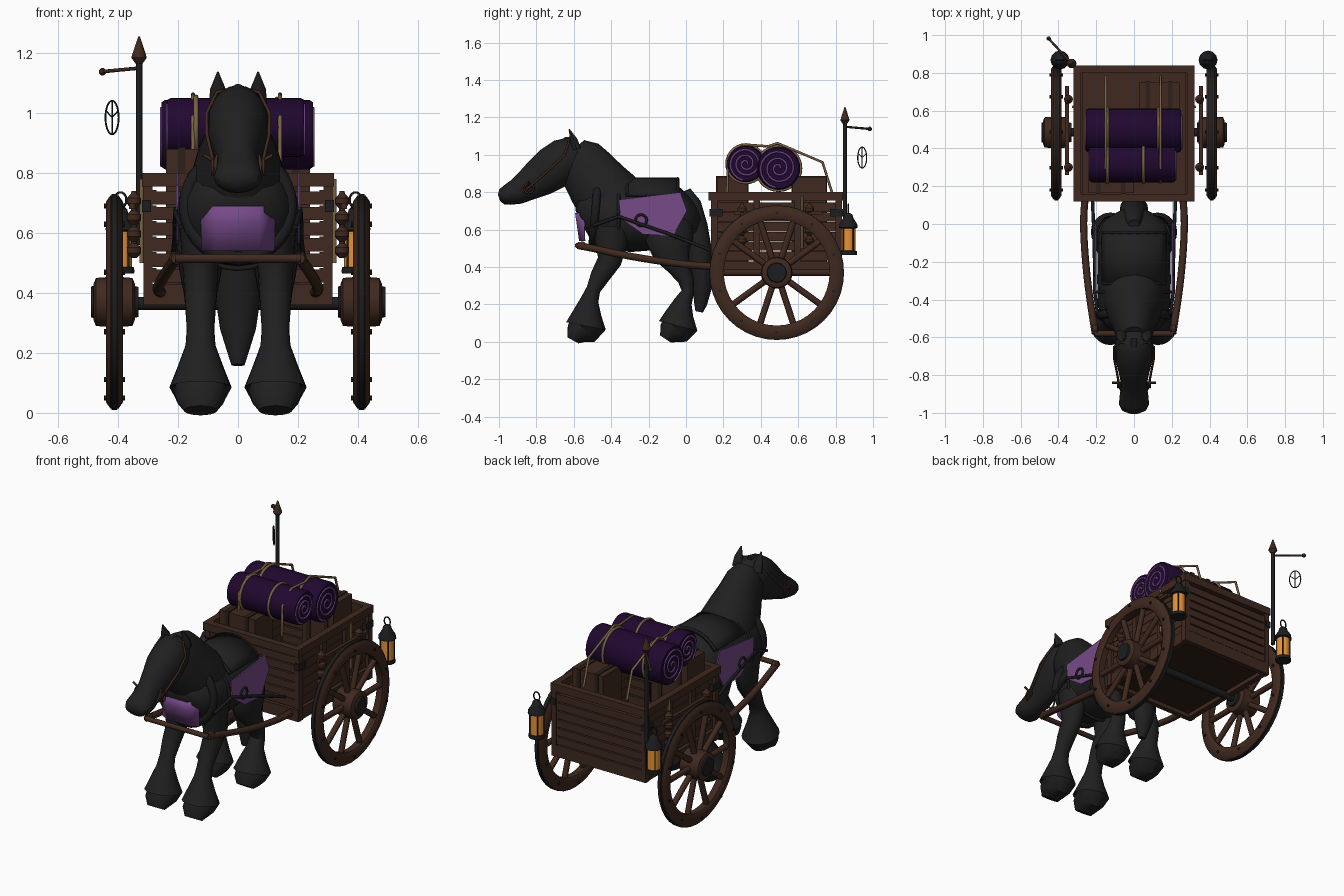
import bpy, bmesh, math
from math import sin, cos, pi, radians
from mathutils import Vector, Matrix

if "Cube" in bpy.data.objects:
    bpy.data.objects.remove(bpy.data.objects["Cube"])


def material(name, rgb):
    m = bpy.data.materials.new(name)
    m.diffuse_color = (*rgb, 1)
    m.use_nodes = True
    m.node_tree.nodes["Principled BSDF"].inputs["Base Color"].default_value = m.diffuse_color
    return m


COAT = material("charcoal coat", (0.0145, 0.0145, 0.0145))
LEATHER = material("black leather", (0.011, 0.011, 0.012))
IRON = material("dark iron", (0.012, 0.0125, 0.0135))
WOOD = material("brown wood", (0.050, 0.022, 0.0135))
DARKWOOD = material("dark wood", (0.029, 0.014, 0.009))
PURPLE = material("deep purple cloth", (0.0145, 0.0024, 0.029))
LILAC = material("light purple cloth", (0.18, 0.068, 0.25))
ROPE = material("tan rope", (0.19, 0.125, 0.058))
GLOW = material("amber glass", (0.80, 0.29, 0.038))


def finish(bm, name, mat, smooth=True):
    bmesh.ops.recalc_face_normals(bm, faces=bm.faces)
    me = bpy.data.meshes.new(name)
    bm.to_mesh(me)
    bm.free()
    ob = bpy.data.objects.new(name, me)
    bpy.context.collection.objects.link(ob)
    me.materials.append(mat)
    if smooth:
        select(ob)
        bpy.ops.object.shade_smooth_by_angle(angle=radians(40))
    return ob


def select(ob):
    bpy.ops.object.select_all(action='DESELECT')
    ob.select_set(True)
    bpy.context.view_layer.objects.active = ob


def boxes(name, items, mat):
    """Each item: x0, x1, y0, y1, z0, z1."""
    bm = bmesh.new()
    for a, b, c, d, e, f in items:
        mtx = Matrix.Translation(((a + b) / 2, (c + d) / 2, (e + f) / 2)) @ Matrix.Diagonal((b - a, d - c, f - e, 1))
        bmesh.ops.create_cube(bm, size=1, matrix=mtx)
    return finish(bm, name, mat, False)


def skin(bm, rings, closed=False):
    n = len(rings[0])
    vs = [[bm.verts.new(p) for p in r] for r in rings]
    pairs = list(zip(vs, vs[1:])) + ([(vs[-1], vs[0])] if closed else [])
    for a, b in pairs:
        for i in range(n):
            bm.faces.new((a[i], a[(i + 1) % n], b[(i + 1) % n], b[i]))
    if not closed:
        bm.faces.new(vs[0])
        bm.faces.new(vs[-1])


def loft(name, secs, mat, x=0, n=20):
    """Oval sections (y, z, half width, half depth) along a path in the side plane."""
    bm, rings = bmesh.new(), []
    for i, (y, z, w, d) in enumerate(secs):
        a, b = secs[max(i - 1, 0)], secs[min(i + 1, len(secs) - 1)]
        t = Vector((b[0] - a[0], b[1] - a[1])).normalized()
        rings.append([(x + w * cos(2 * pi * k / n), y - t.y * d * sin(2 * pi * k / n),
                       z + t.x * d * sin(2 * pi * k / n)) for k in range(n)])
    skin(bm, rings)
    return finish(bm, name, mat)


def lathe(name, profile, loc, mat, axis='Z', n=20, closed=False):
    """Profile of (radius, height) turned round an axis."""
    bm, rings = bmesh.new(), []
    for r, h in profile:
        ring = []
        for k in range(n):
            c, s = r * cos(2 * pi * k / n), r * sin(2 * pi * k / n)
            ring.append(Vector(loc) + Vector((h, c, s) if axis == 'X' else (c, s, h)))
        rings.append(ring)
    skin(bm, rings, closed)
    return finish(bm, name, mat)


def tube(name, pts, r, mat, closed=False, smooth_path=False):
    cu = bpy.data.curves.new(name, 'CURVE')
    cu.dimensions, cu.bevel_depth, cu.bevel_resolution, cu.use_fill_caps = '3D', r, 2, True
    sp = cu.splines.new('NURBS' if smooth_path else 'POLY')
    sp.points.add(len(pts) - 1)
    for p, q in zip(sp.points, pts):
        p.co = (*q, 1)
    sp.use_cyclic_u = closed
    if smooth_path:
        sp.use_endpoint_u, sp.order_u, sp.resolution_u = True, 3, 6
    ob = bpy.data.objects.new(name, cu)
    bpy.context.collection.objects.link(ob)
    cu.materials.append(mat)
    select(ob)
    bpy.ops.object.convert(target='MESH')
    return ob


def oval(c, u, v, n=28):
    c, u, v = Vector(c), Vector(u), Vector(v)
    return [c + u * cos(2 * pi * i / n) + v * sin(2 * pi * i / n) for i in range(n)]


def sheet(name, rows, mat, thick):
    """Grid of points given a thickness."""
    bm = bmesh.new()
    vs = [[bm.verts.new(p) for p in r] for r in rows]
    for a, b in zip(vs, vs[1:]):
        for i in range(len(a) - 1):
            bm.faces.new((a[i], a[i + 1], b[i + 1], b[i]))
    ob = finish(bm, name, mat)
    mod = ob.modifiers.new("thickness", 'SOLIDIFY')
    mod.thickness, mod.offset = thick, 0
    return ob


def plate(name, pts, thick, mat):
    bm = bmesh.new()
    f = bm.faces.new([bm.verts.new(p) for p in pts])
    ext = bmesh.ops.extrude_face_region(bm, geom=[f])
    bmesh.ops.translate(bm, vec=thick, verts=[v for v in ext["geom"] if isinstance(v, bmesh.types.BMVert)])
    return finish(bm, name, mat, False)


# Horse body, neck, head, tail
loft("horse_body", [(-.565, .65, .07, .06), (-.545, .66, .14, .12), (-.5, .67, .175, .16), (-.42, .675, .192, .18),
                    (-.3, .67, .195, .19), (-.15, .68, .193, .188), (-.06, .69, .19, .182), (-.0, .712, .165, .15),
                    (.03, .73, .11, .105), (.045, .74, .04, .04)], COAT)
loft("horse_neck", [(-.36, .715, .17, .18), (-.42, .775, .16, .18), (-.475, .845, .14, .165), (-.525, .915, .112, .15),
                    (-.572, .978, .097, .132), (-.61, 1.025, .07, .085)], COAT)
loft("horse_head", [(-.555, 1.035, .04, .045), (-.585, 1.015, .085, .092), (-.64, .98, .1, .115), (-.71, .93, .1, .118),
                    (-.78, .88, .082, .105), (-.85, .835, .068, .083), (-.91, .80, .076, .068), (-.955, .785, .08, .055),
                    (-.985, .775, .065, .042), (-1.0, .77, .03, .018)], COAT)
loft("horse_tail", [(0, .81, .03, .025), (.03, .74, .05, .05), (.05, .62, .065, .065), (.068, .5, .075, .068),
                    (.085, .38, .074, .058), (.086, .28, .06, .05), (.078, .2, .035, .034), (.07, .16, .022, .02)], COAT)
loft("forelock", [(-.605, 1.085, .016, .012), (-.64, 1.085, .018, .012), (-.7, 1.045, .016, .008)], COAT)

FORE = [(-.40, .62, .07, .10), (-.40, .52, .062, .085), (-.41, .43, .056, .064), (-.46, .35, .051, .052),
        (-.495, .28, .046, .038), (-.515, .225, .05, .048), (-.53, .15, .078, .078), (-.535, .085, .104, .108),
        (-.545, .07, .088, .09), (-.585, .045, .08, .065), (-.605, .008, .055, .034)]
HIND = [(-.08, .66, .07, .11), (-.09, .55, .08, .13), (-.075, .47, .07, .1), (-.04, .4, .056, .06),
        (.0, .33, .048, .043), (.01, .27, .045, .034), (-.015, .215, .05, .048), (-.035, .15, .078, .075),
        (-.042, .085, .104, .106), (-.055, .07, .088, .09), (-.09, .045, .08, .065), (-.11, .015, .055, .034)]

for s, side in ((-1, "left"), (1, "right")):
    loft("front_leg_" + side, FORE, COAT, s * .125)
    loft("hind_leg_" + side, HIND, COAT, s * .125)
    loft("ear_" + side, [(-.585, 1.03, .03, .025), (-.6, 1.08, .026, .02), (-.625, 1.137, .003, .003)], COAT, s * .067, 10)
    # Side cloth, bridle and harness
    cloth = [(-.36, .76), (-.03, .80), (.005, .70), (-.07, .565), (-.23, .575), (-.35, .66)]
    plate("side_cloth_" + side, [(s * .198, y, z) for y, z in cloth], (s * .008, 0, 0), LILAC)
    tube("bridle_cheek_" + side, [(s * .075, -.87, .80), (s * .088, -.80, .86), (s * .104, -.72, .93),
                                  (s * .105, -.65, 1.0), (s * .07, -.625, 1.07), (0, -.64, 1.085)], .006, WOOD)
    tube("bit_ring_" + side, oval((s * .085, -.84, .82), (0, .025, 0), (0, 0, .025), 14), .005, WOOD, True)
    tube("bit_bar_" + side, [(s * .06, -.84, .83), (s * .115, -.84, .86)], .006, WOOD)
    tube("trace_" + side, [(s * .19, -.5, .62), (s * .208, -.36, .67), (s * .21, -.1, .58), (s * .22, .13, .49)], .009, LEATHER)
    tube("harness_ring_" + side, oval((s * .208, -.24, .65), (0, .03, 0), (0, 0, .03), 14), .007, LEATHER, True)
    # Shafts
    tube("shaft_" + side, [(s * .25, .2, .40), (s * .268, .08, .405), (s * .265, -.1, .425), (s * .245, -.32, .46),
                           (s * .215, -.52, .505), (s * .205, -.58, .515)], .019, WOOD, smooth_path=True)
    lathe("shaft_knob_" + side, [(.01, -.02), (.022, -.012), (.022, .012), (.01, .02)], (s * .208, -.555, .515), WOOD, 'X', 12)

# Chest cloth wrapped round the breast
sheet("chest_cloth", [[(-w, -.542, z), (-.07, y, z), (.07, y, z), (w, -.542, z)]
                      for w, y, z in ((.12, -.568, .54), (.122, -.582, .64), (.1, -.59, .69))], LILAC, .008)
tube("shaft_crossbar", [(-.21, -.58, .515), (.21, -.58, .515)], .015, WOOD)
tube("noseband", oval((0, -.86, .83), (.075, 0, 0), (0, .05, .07)), .006, WOOD, True)
tube("collar", oval((0, -.485, .69), (.175, 0, 0), (0, .015, .175)), .024, LEATHER, True)
tube("girth_strap", oval((0, -.36, .67), (.194, 0, 0), (0, 0, .188)), .009, LEATHER, True)

# Saddle pad wrapped over the back
sheet("saddle_pad", [[(.2 * sin(radians(a)), y, .67 + .2 * cos(radians(a))) for a in range(-56, 57, 14)]
                     for y in (-.32, -.18, -.04)], COAT, .018)
for y in (-.315, -.045):
    tube("saddle_roll", [(.203 * sin(radians(a)), y, .67 + .203 * cos(radians(a))) for a in range(-54, 55, 12)], .009, LEATHER)

# Cart bed: floor, frame, posts, rails and slats
boxes("cart_underside", [(-.28, .28, .15, .81, .385, .405)], DARKWOOD)
boxes("cart_floor", [(-.28, .28, .15, .81, .405, .42)], WOOD)
frame = [(-.31, .31, y, y + .03, .36, .43) for y in (.13, .805)]
rail = [(-.32, .32, y, y + .04, .755, .80) for y in (.12, .80)]
posts, slats, brackets = [], [], []
for s in (-1, 1):
    a, b = sorted((s * .275, s * .31))
    frame.append((a, b, .13, .835, .36, .43))
    a, b = sorted((s * .28, s * .32))
    rail.append((a, b, .12, .84, .755, .80))
    a, b = sorted((s * .285, s * .315))
    posts += [(a, b, y, y + .035, .36, .80) for y in (.135, .36, .58, .80)]
    brackets += [(min(s * .29, s * .32), max(s * .29, s * .32), y, y + .07, .67, .71) for y in (.125, .77)]
for i in range(6):
    z = .435 + i * .052
    slats += [(-.29, .29, y, y + .018, z, z + .044) for y in (.142, .812)]
    slats += [(min(s * .272, s * .295), max(s * .272, s * .295), .14, .83, z, z + .049) for s in (-1, 1)]
boxes("cart_frame", frame, WOOD)
boxes("cart_top_rail", rail, WOOD)
boxes("cart_posts", posts, WOOD)
boxes("cart_slats", slats, WOOD)
boxes("cart_brackets", brackets, IRON)
boxes("cart_crates", [(.03, .24, .57, .75, .42, .88), (-.24, .0, .165, .33, .42, .88)], WOOD)
boxes("crate_straps", [(x, x + .025, .565, .755, .42, .886) for x in (.06, .18)]
      + [(x, x + .025, .16, .335, .42, .886) for x in (-.2, -.07)], DARKWOOD)
lathe("axle", [(.022, -.36), (.022, .36)], (0, .485, .365), IRON, 'X', 14)

# Wheels, hanging goods and lanterns on both sides
CY, CZ, RAD = .485, .37, .36
for s, side in ((-1, "left"), (1, "right")):
    c = (s * .412, CY, CZ)
    lathe("wheel_rim_" + side, [(.283, -.02), (.295, -.028), (.335, -.028), (.355, -.014), (.355, .014), (.335, .028),
                                (.295, .028), (.283, .02)], c, WOOD, 'X', 40, True)
    lathe("wheel_tyre_" + side, [(.35, -.011), (RAD, -.009), (RAD, .009), (.35, .011)], c, IRON, 'X', 40, True)
    hub = [(.06, -.07), (.08, -.062), (.085, 0), (.08, .06), (.06, .068)]
    lathe("wheel_hub_" + side, hub, c, WOOD, 'X', 24)
    lathe("hub_cap_" + side, [(.052, -.078), (.055, -.06), (.055, .06), (.05, .08)], c, IRON, 'X', 20)
    for i in range(10):
        t = radians(36 * i)
        d = Vector((0, cos(t), sin(t)))
        tube(f"spoke_{side}_{i}", [Vector(c) + d * .07, Vector(c) + d * .30], .017, WOOD)
        p = Vector(c) + Vector((0, cos(t + .31), sin(t + .31))) * .32
        lathe(f"rim_stud_{side}_{i}", [(.008, -.035), (.008, .035)], p, IRON, 'X', 8)
    for y in (.30, .66):
        beads = [(.008, .74)]
        for k in range(4):
            z = .71 - k * .055
            beads += [(.01, z + .02), (.024, z + .006), (.024, z - .012), (.01, z - .028)]
        lathe("hanging_gourds_" + side, beads, (s * .347, y, 0), WOOD, n=12)
    boxes("side_bar_" + side, [(min(s * .344, s * .364), max(s * .344, s * .364), .26, .73, .68, .70)], WOOD)
    tube("side_rope_" + side, [(s * .322, .62, .78), (s * .322, .62, .5)], .007, ROPE)
    L = (s * .392, .868, 0)
    lathe("lantern_base_" + side, [(.045, .465), (.047, .472), (.045, .485), (.036, .488)], L, IRON, n=12)
    lathe("lantern_glass_" + side, [(.038, .486), (.038, .61)], L, GLOW, n=12)
    lathe("lantern_top_" + side, [(.036, .605), (.05, .61), (.047, .63), (.028, .66), (.022, .68), (.008, .69)], L, IRON, n=12)
    tube("lantern_ring_" + side, oval((L[0], L[1], .71), (.02, 0, 0), (0, 0, .026), 14), .004, IRON, True)
    for k in range(4):
        t = radians(45 + 90 * k)
        x, y = L[0] + .038 * cos(t), L[1] + .038 * sin(t)
        tube(f"lantern_bar_{side}_{k}", [(x, y, .48), (x, y, .62)], .004, IRON)

# Bedrolls with spiral ends and ropes
for i, (y, z, r, x0, x1) in enumerate(((.32, .952, .099, -.235, .22), (.495, .928, .116, -.255, .25))):
    lathe(f"bedroll_{i}", [(r * .93, x0), (r, x0 + .012), (r, x1 - .012), (r * .93, x1)], (0, y, z), PURPLE, 'X', 28)
    for x in (x0, x1):
        spiral = []
        for k in range(50):
            t, q = k * 2 * pi / 18, r * (.08 + .82 * k / 49)
            spiral.append((x, y + q * cos(t), z + q * sin(t)))
        tube(f"bedroll_spiral_{i}", spiral, .0055, LILAC)
    for x in (-.14, .05 + .08 * i):
        tube(f"bedroll_rope_{i}", oval((x, y, z), (0, r + .003, 0), (0, 0, r + .003)), .008, ROPE, True)
for x in (-.15, .14):
    tube("tie_rope", [(x, .22, .80), (x, .225, .98), (x, .31, 1.055), (x, .44, 1.045), (x, .49, 1.062),
                      (x, .73, .96), (x, .78, .80)], .007, ROPE)

# Signpost with arm and hanging ring
P = (-.33, .85, 0)
lathe("sign_pole", [(.011, .56), (.011, 1.19)], P, IRON, n=10)
lathe("sign_pole_tip", [(.012, 1.165), (.026, 1.185), (.003, 1.255)], P, WOOD, n=10)
tube("sign_arm", [(-.33, .85, 1.15), (-.455, .985, 1.138)], .006, WOOD)
lathe("sign_arm_knob", [(.004, -.012), (.012, -.005), (.012, .005), (.004, .012)], (-.452, .982, 1.138), WOOD, n=10)
C, U, V = Vector((-.42, .942, .985)), Vector((-.022, .024, 0)), Vector((0, 0, .056))
tube("sign_ring", oval(C, U, V), .003, IRON, True)
tube("sign_ring_stem", [C - V, C + V], .0025, IRON)
tube("sign_ring_fork", [C - U * .9 + V * .4, C, C + U * .9 + V * .4], .0025, IRON)
